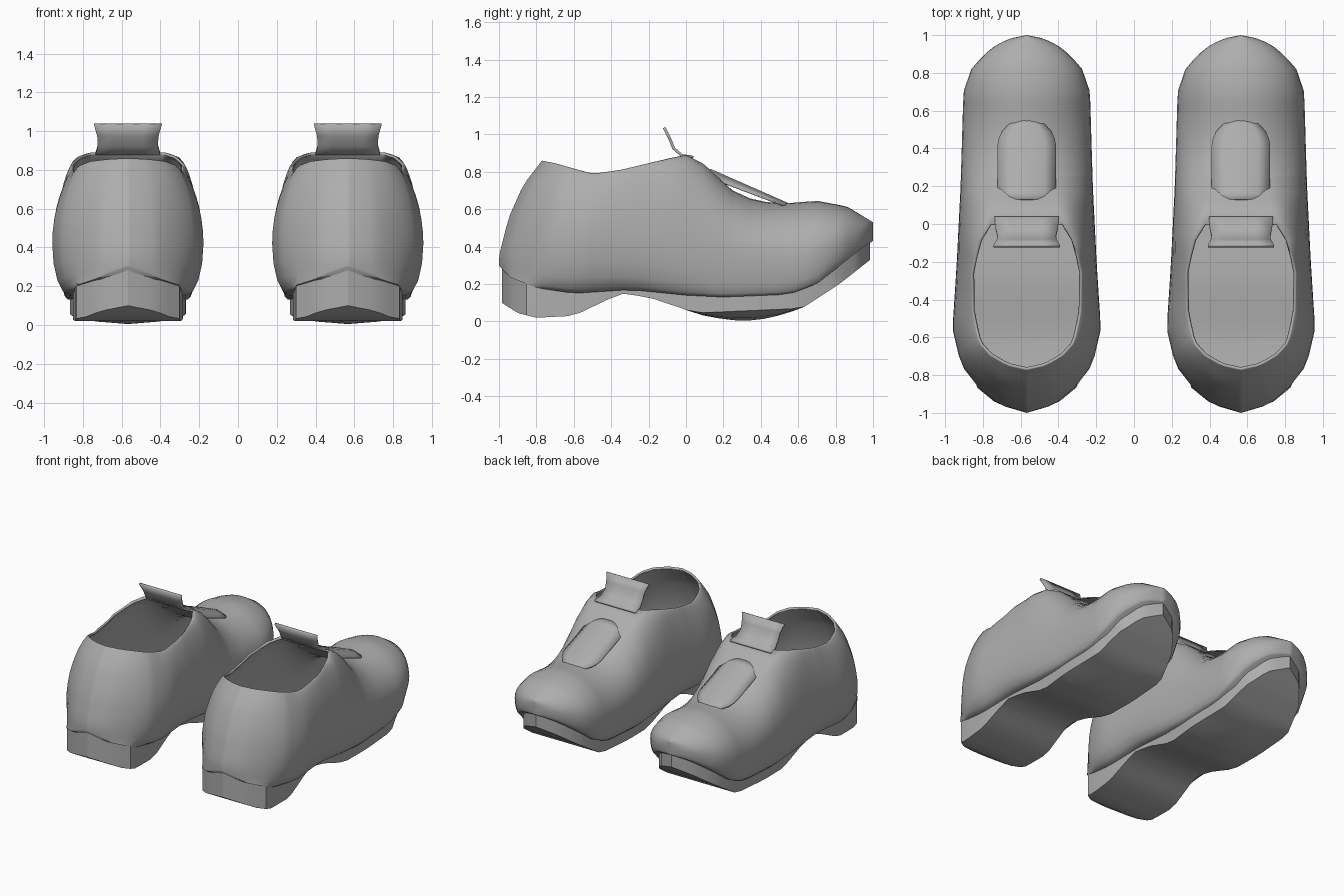
import bpy
import bmesh
import math

cube = bpy.data.objects.get("Cube")
if cube:
    bpy.data.objects.remove(cube, do_unlink=True)

grey = bpy.data.materials.new("shoe_grey")
grey.use_nodes = True
colour = (0.42, 0.42, 0.42, 1)
grey.diffuse_color = colour
grey.node_tree.nodes["Principled BSDF"].inputs["Base Color"].default_value = colour


def curve(*keys):
    """Piecewise linear function through (position, value) keys."""
    def f(t):
        if t <= keys[0][0]:
            return keys[0][1]
        for (a, va), (b, vb) in zip(keys, keys[1:]):
            if t <= b:
                return va + (vb - va) * (t - a) / (b - a)
        return keys[-1][1]
    return f


def loft(name, rows, closed=False, keep=lambda row, col: True, thickness=0, angle=40):
    """Skin a list of point rows into one smooth-shaded object."""
    bm = bmesh.new()
    grid = [[bm.verts.new(p) for p in row] for row in rows]
    count = len(rows[0])
    for i in range(len(grid) - 1):
        for j in range(count if closed else count - 1):
            if keep(i, j):
                k = (j + 1) % count
                bm.faces.new((grid[i][j], grid[i][k], grid[i + 1][k], grid[i + 1][j]))
    bmesh.ops.remove_doubles(bm, verts=bm.verts, dist=0.0005)
    bmesh.ops.recalc_face_normals(bm, faces=bm.faces)
    mesh = bpy.data.meshes.new(name)
    bm.to_mesh(mesh)
    bm.free()
    mesh.materials.append(grey)
    obj = bpy.data.objects.new(name, mesh)
    bpy.context.collection.objects.link(obj)
    if thickness:
        mod = obj.modifiers.new("thickness", "SOLIDIFY")
        mod.thickness = thickness
        mod.offset = -1
    bpy.ops.object.select_all(action="DESELECT")
    obj.select_set(True)
    bpy.context.view_layer.objects.active = obj
    bpy.ops.object.shade_smooth_by_angle(angle=math.radians(angle))
    return obj


# Upper: widths and heights along the length
mid_width = curve((-1, 0), (-.96, .14), (-.87, .25), (-.75, .35), (-.56, .393), (-.2, .37),
                  (.2, .35), (.7, .335), (.83, .29), (.93, .19), (.98, .1), (1, 0))
low_width = curve((-1, 0), (-.95, .16), (-.86, .27), (-.6, .3), (-.3, .29), (.2, .31),
                  (.7, .3), (.85, .24), (.95, .14), (1, 0))
rim_width = curve((-1, 0), (-.96, .1), (-.87, .19), (-.75, .25), (-.5, .285), (-.25, .29),
                  (-.1, .25), (0, .19), (.2, .13), (.4, 0))
low_z = curve((-1, .3), (-.95, .24), (-.8, .18), (-.6, .15), (-.3, .17), (0, .14), (.2, .13),
              (.55, .145), (.7, .2), (.85, .32), (.95, .4), (1, .43))
mid_z = curve((-1, .42), (-.5, .42), (.1, .36), (.6, .33), (.85, .42), (1, .48))
top_z = curve((-1, .86), (-.87, .845), (-.55, .79), (-.35, .81), (-.1, .87), (0, .89), (.06, .87),
              (.13, .81), (.25, .7), (.37, .645), (.52, .63), (.7, .645), (.86, .615), (1, .53))
heel_lean = curve((.35, 0), (.55, .05), (.73, .13), (.86, .23))
STEPS = 9


def upper_section(y):
    """Full cross-section, from the right sole edge over to the left one."""
    half = []
    back = max(0, min(1, (-.35 - y) / .65))
    power = 1.6 if y < -.1 else 1
    for k in range(4):
        a = k / 4 * math.pi / 2
        half.append((low_width(y) + (mid_width(y) - low_width(y)) * math.sin(a),
                     mid_z(y) + (low_z(y) - mid_z(y)) * math.cos(a)))
    for k in range(STEPS + 1):
        a = k / STEPS * math.pi / 2
        inner = min(rim_width(y), mid_width(y))
        spread = max(0, math.cos(a)) ** power
        half.append((inner + (mid_width(y) - inner) * spread,
                     mid_z(y) + (top_z(y) - mid_z(y)) * math.sin(a)))
    left = [(x, y + heel_lean(z) * back, z) for x, z in half]
    return left + [(-x, yy, z) for x, yy, z in reversed(left)]


# Dense stations at heel and toe, with one at the front of the opening
stations = sorted([-math.cos(math.pi * i / 36) for i in range(37)] + [.13, .25])
stations = [0 if abs(y) < .01 else y for y in stations]
upper_rows = [upper_section(y) for y in stations]
cap = len(upper_rows[0]) // 2 - 1

# Sole: side edge and slightly convex centre of the tread
sole_width = curve((-.985, 0), (-.94, .15), (-.85, .27), (-.6, .285), (-.3, .27), (0, .28),
                   (.3, .3), (.6, .29), (.8, .235), (.92, .14), (.985, 0))
tread_z = curve((-.985, .1), (-.9, .045), (-.8, .02), (-.6, .03), (-.35, .15), (-.2, .13),
                (.05, .045), (.62, .07), (.82, .2), (.985, .33))
bulge = curve((.03, 0), (.18, .035), (.3, .055), (.45, .045), (.62, 0))


def sole_section(y):
    w, top, low = sole_width(y), low_z(y) + .015, tread_z(y)
    half = [(w, top), (w, low), (w * .55, low - bulge(y) * .75)]
    ring = [(x, y, z) for x, z in half] + [(0, y, low - bulge(y))]
    return ring + [(-x, y, z) for x, z in reversed(half)]


sole_rows = [sole_section(.985 * y) for y in stations]

# Pull tab: curved strip rising from the front of the opening
tab_path = [(.04, .885, .17), (-.02, .895, .165), (-.06, .93, .155),
            (-.08, .98, .158), (-.11, 1.04, .175)]
tab_rows = [[(w * s, y, z) for s in (-1, -.5, 0, .5, 1)] for y, z, w in tab_path]

# Tongue panel: crowned strip with a rounded toe end
panel_rows = []
for i in range(13):
    t = i / 12
    w = .155 * (1 if t < .65 else math.sqrt(max(.12, 1 - ((t - .65) / .35) ** 2)))
    panel_rows.append([(w * s, .13 + .43 * t, .818 - .19 * t - .045 * s * s * (1 - t * .6))
                       for s in (-1, -.6, -.2, .2, .6, 1)])

# The same shoe twice, side by side
for side, x in (("right", -.568), ("left", .566)):
    parts = [
        loft(side + "_upper", upper_rows, True,
             lambda i, j: j != cap or stations[i] >= 0, .015, 50),
        loft(side + "_sole", sole_rows, True, angle=30),
        loft(side + "_pull_tab", tab_rows, thickness=.015),
        loft(side + "_tongue_panel", panel_rows, thickness=.009),
    ]
    for part in parts:
        part.location.x = x
